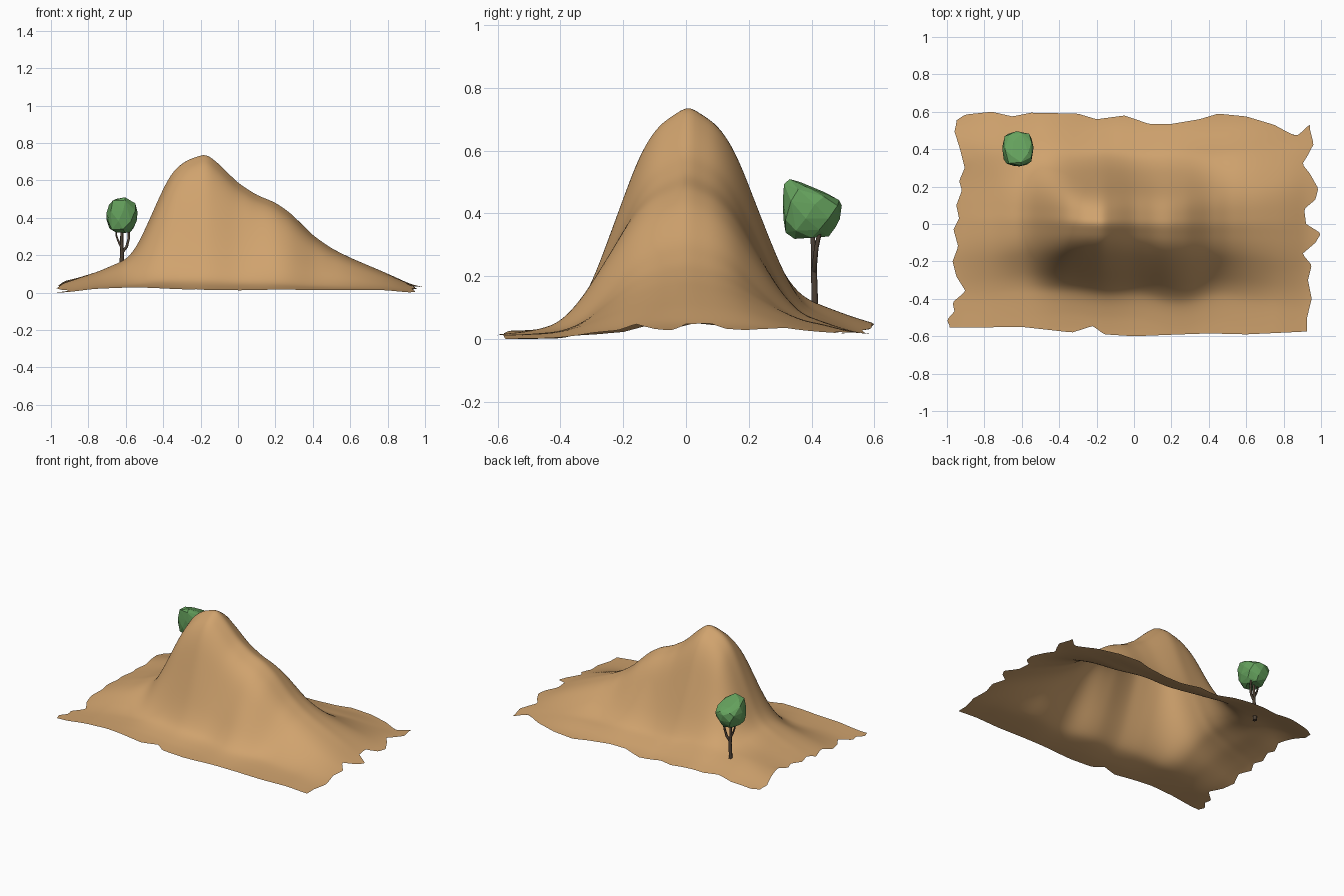
import bpy, bmesh, math

if "Cube" in bpy.data.objects:
    bpy.data.objects.remove(bpy.data.objects["Cube"])


def material(name, rgb):
    m = bpy.data.materials.new(name)
    m.diffuse_color = (*rgb, 1)
    m.use_nodes = True
    m.node_tree.nodes["Principled BSDF"].inputs["Base Color"].default_value = m.diffuse_color
    return m


def add_object(name, data, mat):
    ob = bpy.data.objects.new(name, data)
    bpy.context.collection.objects.link(ob)
    data.materials.append(mat)
    return ob


def linear(pts, t):
    if t <= pts[0][0]:
        return pts[0][1]
    for (a, p), (b, q) in zip(pts, pts[1:]):
        if t <= b:
            return p + (q - p) * (t - a) / (b - a)
    return pts[-1][1]


def smooth(pts, t, r=0.04):
    return sum(linear(pts, t + r * k / 4) * (5 - abs(k)) for k in range(-4, 5)) / 25


def step(a, b, t):
    t = max(0, min(1, (t - a) / (b - a)))
    return t * t * (3 - 2 * t)


sand = material("sand", (0.63, 0.365, 0.155))
bark = material("bark", (0.075, 0.052, 0.035))
leaf = material("leaf", (0.13, 0.36, 0.11))

# Hill: crest height along x, cross-section, and ragged outlines of the sheet
CREST = [(-1, .02), (-.95, .05), (-.85, .085), (-.75, .115), (-.6, .18), (-.55, .235),
         (-.5, .335), (-.4, .56), (-.35, .65), (-.28, .71), (-.17, .748), (-.1, .69),
         (0, .59), (.1, .525), (.2, .485), (.28, .43), (.4, .31), (.5, .24), (.6, .19),
         (.8, .105), (.92, .05), (1, .03)]
SECTION = [(-.04, .972), (0, 1.015), (.04, .972), (.08, .94), (.12, .875), (.16, .77),
           (.2, .615), (.25, .42), (.3, .235), (.35, .105), (.38, .065), (.43, .035),
           (.5, .012), (.58, 0)]
LEFT = [(-.56, -.985), (-.52, -1), (-.47, -.96), (-.42, -.97), (-.36, -.90), (-.28, -.95),
        (-.2, -.97), (-.12, -.94), (-.03, -.965), (.03, -.935), (.1, -.95), (.18, -.92),
        (.23, -.935), (.3, -.905), (.4, -.93), (.5, -.96), (.55, -.95)]
RIGHT = [(-.57, .925), (-.5, .925), (-.4, .95), (-.3, .93), (-.22, .95), (-.16, .9),
         (-.1, .97), (-.05, 1), (0, .92), (.08, .91), (.13, .97), (.19, .985),
         (.27, .94), (.32, .9), (.37, .93), (.43, .96), (.53, .94)]
FRONT = [(-.97, -.555), (-.6, -.55), (-.33, -.58), (-.22, -.545), (-.16, -.59), (0, -.6),
         (.2, -.592), (.4, -.585), (.6, -.59), (.93, -.575)]
BACK = [(-.95, .55), (-.9, .585), (-.76, .6), (-.65, .575), (-.55, .595), (-.3, .59),
        (-.2, .56), (-.05, .58), (.08, .535), (.2, .535), (.35, .56), (.45, .59),
        (.6, .575), (.75, .53), (.87, .465), (.94, .53)]
AXIS = [(-1, .03), (-.5, .02), (-.17, .005), (.25, 0), (.6, 0), (1, 0)]


def height(x, y):
    base = .016 + .012 * step(-.4, .1, y) - .008 * step(.35, .55, y)
    base -= .013 * step(.75, .95, abs(x)) * step(-.05, -.25, y)
    # raised ground behind, mostly on the left, and a low swell in front
    left = step(-.15, .35, y) * step(-.1, -.5, x) * step(-1.05, -.7, x)
    base += .08 * left * step(.8, .35, y)
    base += .02 * step(.15, .35, y) * step(.6, .4, y) * step(.9, .5, x) * (1 - left)
    base += .014 * math.exp(-((x + .55) / .25) ** 2) * step(-.2, -.4, y)
    crest = max(smooth(CREST, x), base)
    width = 1 + .2 * step(.4, .9, x) + .12 * step(-.5, -.8, x)
    d = (y - smooth(AXIS, x, .2)) / width
    if d < 0:
        # fuller shoulder on the front
        d /= -1 - .12 * math.exp(-((x - .25) / .18) ** 2)
    # slight ripples down the flanks
    d *= 1 + .015 * math.sin(x * 17 + 1) * step(.1, .25, d)
    return base + (crest - base) * smooth(SECTION, d, .035)


NX, NY = 110, 80
bm = bmesh.new()
grid = []
for j in range(NY + 1):
    v = 2 * j / NY - 1
    row = []
    for i in range(NX + 1):
        u = 2 * i / NX - 1
        x, y = u * .945, v * .57
        ex = linear(RIGHT if u > 0 else LEFT, y) - math.copysign(.945, u)
        ey = linear(BACK if v > 0 else FRONT, x) - math.copysign(.57, v)
        x, y = x + ex * abs(u) ** 14, y + ey * abs(v) ** 8
        row.append(bm.verts.new((x, y, height(x, y))))
    grid.append(row)
for j in range(NY):
    for i in range(NX):
        f = bm.faces.new((grid[j][i], grid[j][i + 1], grid[j + 1][i + 1], grid[j + 1][i]))
        f.smooth = True
low = min(v.co.z for v in bm.verts)
for v in bm.verts:
    v.co.z -= low
me = bpy.data.meshes.new("hill")
bm.to_mesh(me)
bm.free()
add_object("hill", me, sand)


# Trunk and branches: tapered tubes
def tube(name, pts):
    cu = bpy.data.curves.new(name, 'CURVE')
    cu.dimensions = '3D'
    cu.bevel_depth = 1
    cu.bevel_resolution = 1
    cu.use_fill_caps = True
    sp = cu.splines.new('POLY')
    sp.points.add(len(pts) - 1)
    for p, (x, y, z, r) in zip(sp.points, pts):
        p.co = (x, y, z, 1)
        p.radius = r
    add_object(name, cu, bark)


tube("trunk", [(-.625, .41, .075, .014), (-.625, .41, .12, .012), (-.62, .408, .2, .011),
               (-.622, .406, .25, .009), (-.62, .403, .36, .008)])
tube("right_branch", [(-.62, .408, .215, .009), (-.595, .41, .245, .008),
                      (-.584, .415, .29, .007), (-.582, .43, .36, .007)])
tube("left_branch", [(-.622, .407, .24, .008), (-.642, .407, .28, .006),
                     (-.652, .405, .31, .005), (-.645, .40, .36, .005)])

# Crown: faceted hull of slanted rings (z, centre x, centre y, radius x, radius y, sides)
RINGS = [(.323, -.615, .400, .04, .055, 5), (.345, -.622, .397, .066, .080, 7),
         (.385, -.622, .40, .081, .090, 8), (.43, -.62, .402, .083, .094, 8),
         (.468, -.618, .40, .072, .088, 7), (.485, -.61, .392, .045, .062, 5)]
bm = bmesh.new()
for k, (z, cx, cy, rx, ry, n) in enumerate(RINGS):
    for i in range(n):
        a = 2 * math.pi * (i + .37 * k) / n
        c, s = math.cos(a), math.sin(a)
        q = (abs(c) ** 3 + abs(s) ** 3) ** (-1 / 3)
        tilt = -.025 * s * q * step(.40, .48, z) + .008 * s * step(.40, .33, z)
        bm.verts.new((cx + rx * c * q, cy + ry * s * q, z + tilt + .004 * math.sin(5 * i + 3 * k)))
bmesh.ops.convex_hull(bm, input=bm.verts[:])
bmesh.ops.delete(bm, geom=[v for v in bm.verts if not v.link_faces], context='VERTS')
bmesh.ops.recalc_face_normals(bm, faces=bm.faces[:])
me = bpy.data.meshes.new("tree_crown")
bm.to_mesh(me)
bm.free()
add_object("tree_crown", me, leaf)
